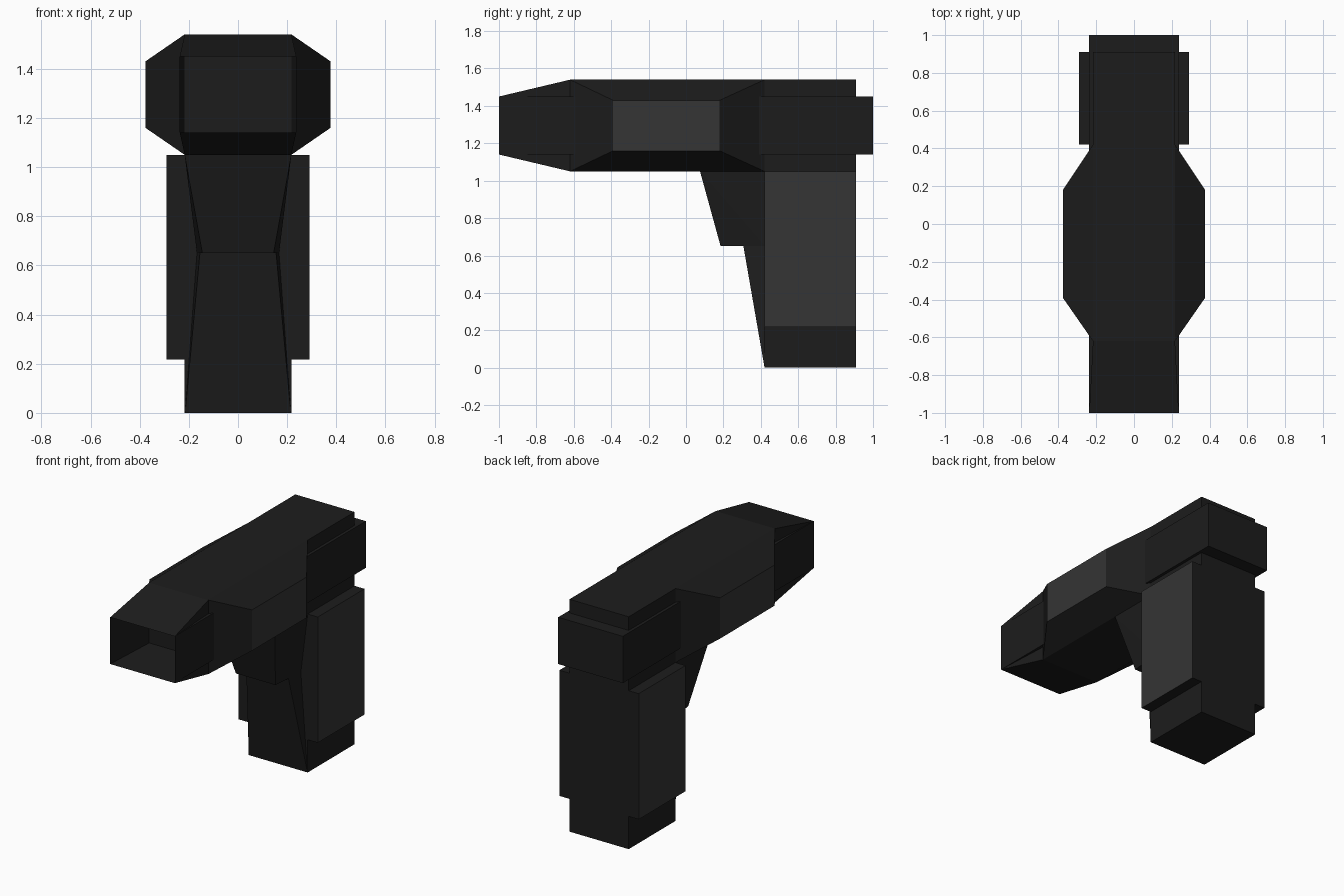
import bpy, bmesh

if "Cube" in bpy.data.objects:
    bpy.data.objects.remove(bpy.data.objects["Cube"])


def material(name, value):
    m = bpy.data.materials.new(name)
    m.diffuse_color = (value, value, value, 1)
    m.use_nodes = True
    m.node_tree.nodes["Principled BSDF"].inputs["Base Color"].default_value = m.diffuse_color
    return m


DARK = material("dark_polymer", 0.012)
PANEL = material("panel_grey", 0.035)


def hull(name, points, open_front=False, light_sides=False):
    """Convex solid around the points, optionally open at -y or with lighter x faces."""
    bm = bmesh.new()
    for p in points:
        bm.verts.new(p)
    bmesh.ops.convex_hull(bm, input=bm.verts[:])
    bmesh.ops.dissolve_limit(bm, angle_limit=0.01, verts=bm.verts[:], edges=bm.edges[:])
    bmesh.ops.recalc_face_normals(bm, faces=bm.faces[:])
    if open_front:
        front = [f for f in bm.faces if f.normal.y < -0.99]
        bmesh.ops.delete(bm, geom=front, context='FACES')
    if light_sides:
        xmax = max(abs(v.co.x) for v in bm.verts)
        for f in bm.faces:
            if all(abs(v.co.x) > xmax - 1e-4 for v in f.verts) and abs(f.normal.x) > 0.99:
                f.material_index = 1
    mesh = bpy.data.meshes.new(name)
    bm.to_mesh(mesh)
    bm.free()
    mesh.materials.append(DARK)
    mesh.materials.append(PANEL)
    ob = bpy.data.objects.new(name, mesh)
    bpy.context.collection.objects.link(ob)
    return ob


def box(x, y, z):
    return [(s * x, b, c) for s in (-1, 1) for b in y for c in z]


def both(rows):
    """Mirror (half width, y, z) rows across x = 0."""
    return [(s * x, y, z) for x, y, z in rows for s in (-1, 1)]


# Barrel housing, with the long side rail running through it
hull("housing", box(0.217, (-0.62, 0.91), (1.05, 1.54)))
hull("side_rail", box(0.237, (-1, 1), (1.14, 1.45)), open_front=True)

# Tapered hollow muzzle: four thin walls from the housing to the front opening
bm = bmesh.new()
front = [bm.verts.new(p) for p in ((-.237, -1, 1.14), (.237, -1, 1.14), (.237, -1, 1.45), (-.237, -1, 1.45))]
back = [bm.verts.new(p) for p in ((-.217, -.62, 1.05), (.217, -.62, 1.05), (.217, -.62, 1.54), (-.217, -.62, 1.54))]
for i in range(4):
    j = (i + 1) % 4
    bm.faces.new((front[i], front[j], back[j], back[i]))
mesh = bpy.data.meshes.new("muzzle")
bm.to_mesh(mesh)
bm.free()
mesh.materials.append(DARK)
bpy.context.collection.objects.link(bpy.data.objects.new("muzzle", mesh))

# Chamfered side bulges
for side, s in (("left", -1), ("right", 1)):
    base = [(s * 0.217, y, z) for y in (-0.62, 0.42) for z in (1.05, 1.54)]
    outer = [(s * 0.377, y, z) for y in (-0.39, 0.18) for z in (1.16, 1.43)]
    hull(side + "_bulge", base + outer, light_sides=True)

# Grip core and wider side panels
hull("grip_core", box(0.217, (0.42, 0.91), (0, 1.05)))
hull("grip_panels", box(0.291, (0.42, 0.91), (0.217, 1.05)), light_sides=True)

# Trigger block under the housing, and the sloped front of the grip
hull("trigger_block", both([(0.217, 0.075, 1.05), (0.217, 0.42, 1.05),
                            (0.145, 0.185, 0.65), (0.167, 0.42, 0.65)]))
hull("grip_front", both([(0.155, 0.307, 0.65), (0.167, 0.42, 0.65), (0.215, 0.42, 0)]))
